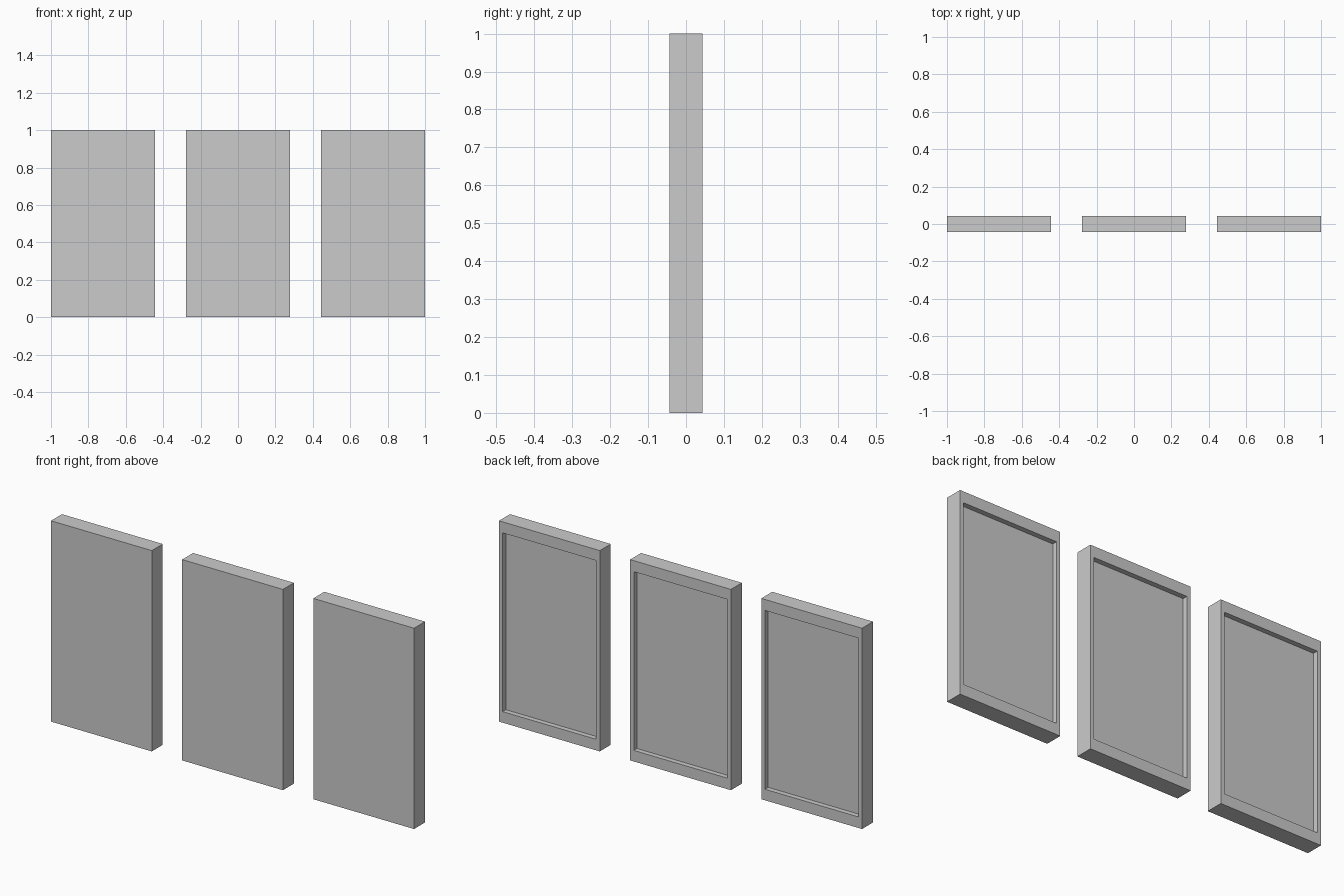
import bpy, bmesh
from mathutils import Matrix

if "Cube" in bpy.data.objects:
    bpy.data.objects.remove(bpy.data.objects["Cube"])

WIDTH, DEPTH, HEIGHT = 0.555, 0.086, 1.0
SIDE_RIM, END_RIM, RECESS = 0.028, 0.055, 0.025


def make_panel(name, x):
    bm = bmesh.new()
    # Solid slab standing on the ground
    bmesh.ops.create_cube(bm, size=1, matrix=Matrix.Diagonal((WIDTH, DEPTH, HEIGHT, 1)))
    bm.normal_update()
    back = max(bm.faces, key=lambda f: f.calc_center_median().y)
    # Rim on the back, taller at the top and bottom than at the sides
    bmesh.ops.inset_individual(bm, faces=[back], thickness=SIDE_RIM)
    for v in back.verts:
        v.co.z = (HEIGHT / 2 - END_RIM) * (1 if v.co.z > 0 else -1)
    # Straight-walled recess inside the rim
    bm.normal_update()
    bmesh.ops.inset_individual(bm, faces=[back], thickness=0, depth=-RECESS)
    bmesh.ops.recalc_face_normals(bm, faces=bm.faces)
    mesh = bpy.data.meshes.new(name)
    bm.to_mesh(mesh)
    bm.free()
    obj = bpy.data.objects.new(name, mesh)
    obj.location = (x, 0, HEIGHT / 2)
    bpy.context.collection.objects.link(obj)


# Three equal panels in a row
offset = 1 - WIDTH / 2
for name, x in (("left_panel", -offset), ("middle_panel", 0), ("right_panel", offset)):
    make_panel(name, x)
